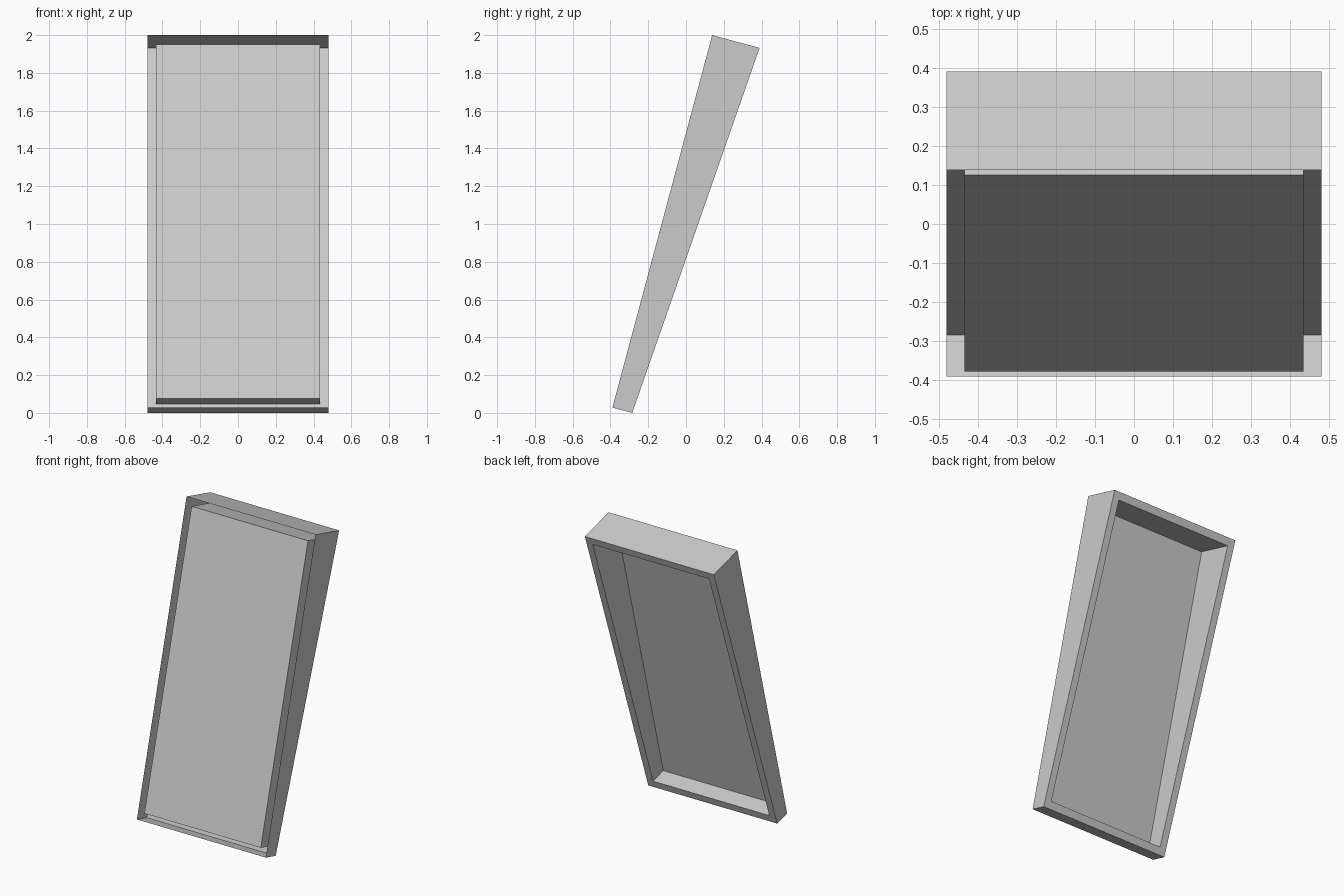
import bpy, bmesh, math
from mathutils import Matrix

if "Cube" in bpy.data.objects:
    bpy.data.objects.remove(bpy.data.objects["Cube"])

TILT = math.radians(15)
HALF_W, HEIGHT = 0.48, 2.041
DEPTH_LOW, DEPTH_HIGH = 0.109, 0.26
RIM_X, RIM_Z = 0.047, 0.05

bm = bmesh.new()


def ring(inset, back):
    """Four corners of the upright panel, on its front plane or its tapered back plane."""
    w = HALF_W - RIM_X * inset
    lo, hi = RIM_Z * inset, HEIGHT - RIM_Z * inset

    def depth(z):
        return (DEPTH_LOW + (DEPTH_HIGH - DEPTH_LOW) * z / HEIGHT) if back else 0
    return [bm.verts.new((x, depth(z), z)) for x, z in ((-w, lo), (w, lo), (w, hi), (-w, hi))]


# outer walls, back rim, recess walls (the front slot around the panel stays open)
rings = [ring(0, False), ring(0, True), ring(1, True), ring(1, False)]
for a, b in zip(rings, rings[1:]):
    for i in range(4):
        j = (i + 1) % 4
        bm.faces.new((a[i], b[i], b[j], a[j]))

# front panel closing the recess
bm.faces.new(rings[-1][::-1])

# lean back, then centre and set on the ground
bmesh.ops.transform(bm, matrix=Matrix.Rotation(-TILT, 4, 'X'), verts=bm.verts)
ys = [v.co.y for v in bm.verts]
zs = [v.co.z for v in bm.verts]
bmesh.ops.translate(bm, vec=(0, -(min(ys) + max(ys)) / 2, -min(zs)), verts=bm.verts)

mesh = bpy.data.meshes.new("leaning_panel")
bm.to_mesh(mesh)
bm.free()
bpy.context.collection.objects.link(bpy.data.objects.new("leaning_panel", mesh))
